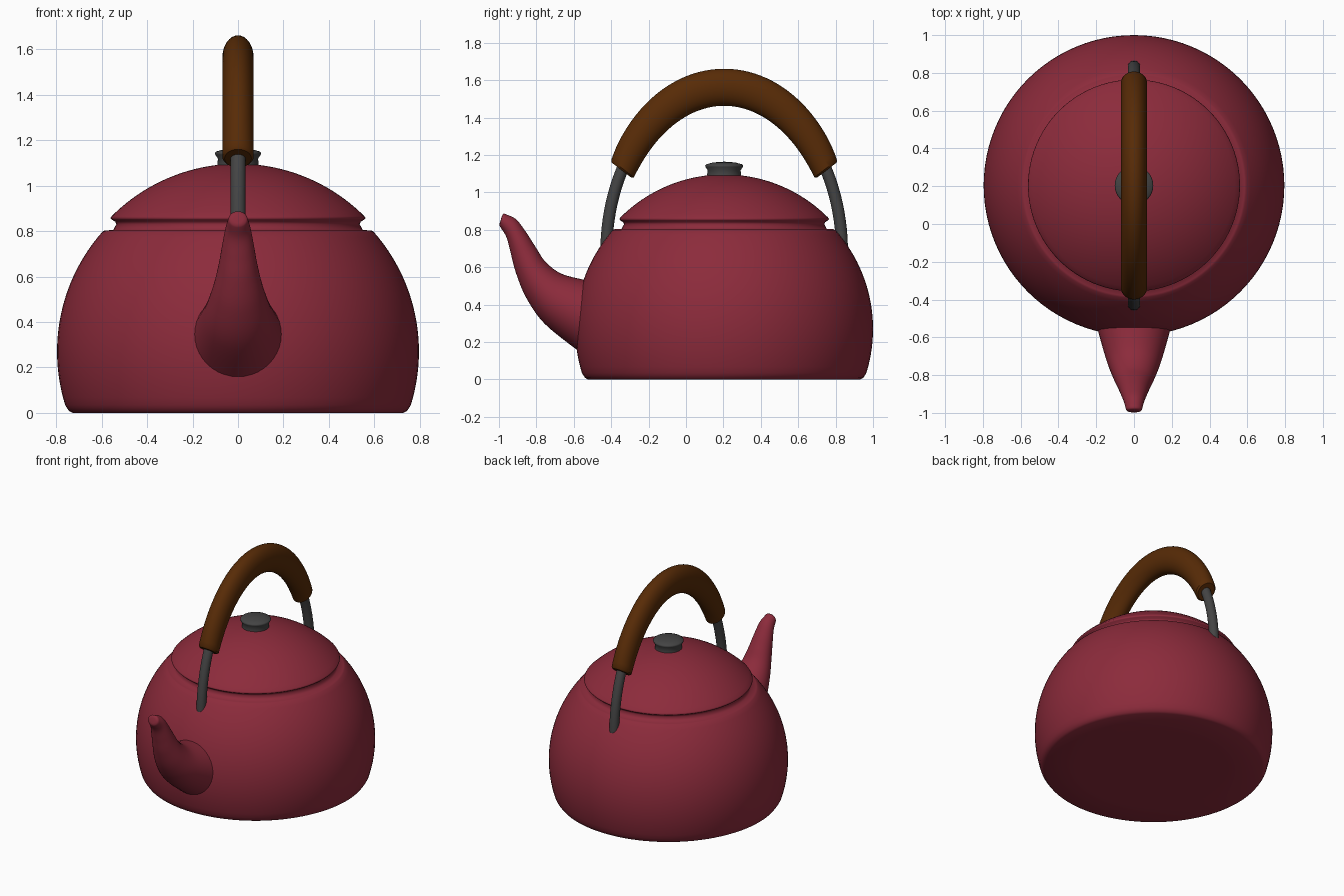
import bpy, bmesh, math
from mathutils import Vector

if "Cube" in bpy.data.objects:
    bpy.data.objects.remove(bpy.data.objects["Cube"])

CY = 0.204  # y of the kettle's axis


def material(name, rgb):
    m = bpy.data.materials.new(name)
    m.diffuse_color = (*rgb, 1)
    m.use_nodes = True
    m.node_tree.nodes["Principled BSDF"].inputs["Base Color"].default_value = m.diffuse_color
    return m


RED = material("red enamel", (0.262, 0.024, 0.044))
WOOD = material("brown wood", (0.096, 0.024, 0.002))
GREY = material("dark grey metal", (0.058, 0.058, 0.058))


def smooth_path(pts, n=6):
    """Catmull-Rom interpolation through points of any dimension."""
    p = [Vector(q) for q in pts]
    p = [p[0] * 2 - p[1]] + p + [p[-1] * 2 - p[-2]]
    out = []
    for a, b, c, d in zip(p, p[1:], p[2:], p[3:]):
        for i in range(n):
            t = i / n
            out.append(0.5 * (2 * b + (c - a) * t + (2 * a - 5 * b + 4 * c - d) * t * t
                              + (3 * b - a - 3 * c + d) * t ** 3))
    return out + [p[-2]]


def arc(a0, a1, radius, zc, n):
    """Sphere profile (r, z) centred at height zc, between two elevation angles."""
    angles = [a0 + (a1 - a0) * i / n for i in range(n + 1)]
    return [(radius * math.cos(a), zc + radius * math.sin(a)) for a in angles]


def skin(name, rings, mat, angle=35, cap_start=True):
    """Join rings of points into a surface; the start may stay open inside another part."""
    bm = bmesh.new()
    vr = [[bm.verts.new(p) for p in r] for r in rings]
    n = len(vr[0])
    for a, b in zip(vr, vr[1:]):
        for i in range(n):
            j = (i + 1) % n
            bm.faces.new((a[i], a[j], b[j], b[i]))
    bm.faces.new(vr[-1])
    if cap_start:
        bm.faces.new(vr[0])
    bmesh.ops.recalc_face_normals(bm, faces=bm.faces)
    me = bpy.data.meshes.new(name)
    bm.to_mesh(me)
    bm.free()
    me.materials.append(mat)
    ob = bpy.data.objects.new(name, me)
    bpy.context.collection.objects.link(ob)
    bpy.ops.object.select_all(action='DESELECT')
    ob.select_set(True)
    bpy.context.view_layer.objects.active = ob
    bpy.ops.object.shade_smooth_by_angle(angle=math.radians(angle))
    return ob


def lathe(name, profile, mat, n=96, angle=35, cap_start=True):
    rings = [[(r * math.cos(2 * math.pi * i / n), CY + r * math.sin(2 * math.pi * i / n), z)
              for i in range(n)] for r, z in profile]
    return skin(name, rings, mat, angle, cap_start)


def ring(centre, half, rx, n=32):
    """Ellipse: 'half' is the in-plane (y,z) semi-axis, rx the x semi-axis."""
    return [Vector((rx * math.cos(2 * math.pi * i / n), *(centre + half * math.sin(2 * math.pi * i / n))))
            for i in range(n)]


# Body and lid in one profile: soft foot, sphere, shoulder, grooved neck, rim, domed top
foot = [(0.02, 0), (0.25, 0), (0.5, 0), (0.728, 0), (0.743, 0.008), (0.753, 0.022)]
sphere = arc(math.asin(-0.235 / 0.796), math.asin(0.528 / 0.796), 0.796, 0.27, 24)
neck = [(0.585, 0.803), (0.549, 0.804), (0.543, 0.816), (0.535, 0.83), (0.54, 0.841), (0.555, 0.85), (0.561, 0.857)]
dome = arc(math.acos(0.556 / 0.785), math.acos(0.01 / 0.785), 0.785, 0.311, 20)
lathe("body_and_lid", foot + sphere + neck + dome, RED, angle=75)

# Lid knob
lathe("lid_knob", [(0.091, 1.087), (0.091, 1.095), (0.088, 1.118), (0.1, 1.136), (0.102, 1.144),
                   (0.096, 1.15), (0.06, 1.16), (0.005, 1.164)], GREY, 48, 60, False)

# Spout: pairs of upper and lower outline points (y, z), and x half-width
pairs = [(-0.515, 0.533, -0.555, 0.145, 0.196), (-0.55, 0.534, -0.585, 0.16, 0.19),
         (-0.67, 0.567, -0.757, 0.299, 0.148), (-0.752, 0.63, -0.855, 0.438, 0.113),
         (-0.803, 0.706, -0.91, 0.572, 0.087), (-0.857, 0.79, -0.937, 0.675, 0.07),
         (-0.91, 0.857, -0.96, 0.76, 0.055), (-0.972, 0.887, -0.993, 0.815, 0.042)]
loft = []
for uy, uz, ly, lz, rx in smooth_path(pairs, 6):
    u, l = Vector((uy, uz)), Vector((ly, lz))
    loft.append(ring((u + l) / 2, (u - l) / 2, rx, 40))
tip = loft[-1]
mid = sum(tip, Vector()) / len(tip)
for scale, push in ((0.85, 0.006), (0.5, 0.008)):
    loft.append([mid + (p - mid) * scale + Vector((0, -push, push * 0.3)) for p in tip])
skin("spout", loft, RED, 75, False)

# Handle: half an ellipse over the lid
AY, ZC, BZ = 0.63, 0.68, 0.882


def arch(a):
    """Point on the arch and its outward normal, at angle a from the top."""
    return (Vector((CY + AY * math.sin(a), ZC + BZ * math.cos(a))),
            Vector((math.sin(a) / AY, math.cos(a) / BZ)).normalized())


rod = []
for i in range(61):
    c, nrm = arch((i / 30 - 1) * math.radians(91))
    rod.append(ring(c, nrm * 0.032, 0.033))
skin("handle_rod", rod, GREY)

# Wooden grip, thicker in the middle; end cuts tilt outwards
END = math.asin(0.543 / AY)
grip = []
for i in range(-24, 25):
    s = i / 24
    c, nrm = arch(s * END)
    tilt = max(0, abs(s) - 0.85) / 0.15
    nrm = (nrm + Vector((0, 0.32 * tilt))).normalized()
    grip.append((c, nrm, 0.099 - 0.023 * abs(s) ** 2))
rings = [ring(c, nrm * r, 0.069) for c, nrm, r in grip]


def end_cap(k):
    """Rounded rim just past an end of the grip."""
    c, nrm, r = grip[k]
    side = 1 if k else -1
    out = Vector((nrm.y * side, -nrm.x * side)) * 0.01
    return ring(c + out, nrm * (r - 0.01), 0.059)


skin("handle_grip", [end_cap(0)] + rings + [end_cap(-1)], WOOD, 40)
